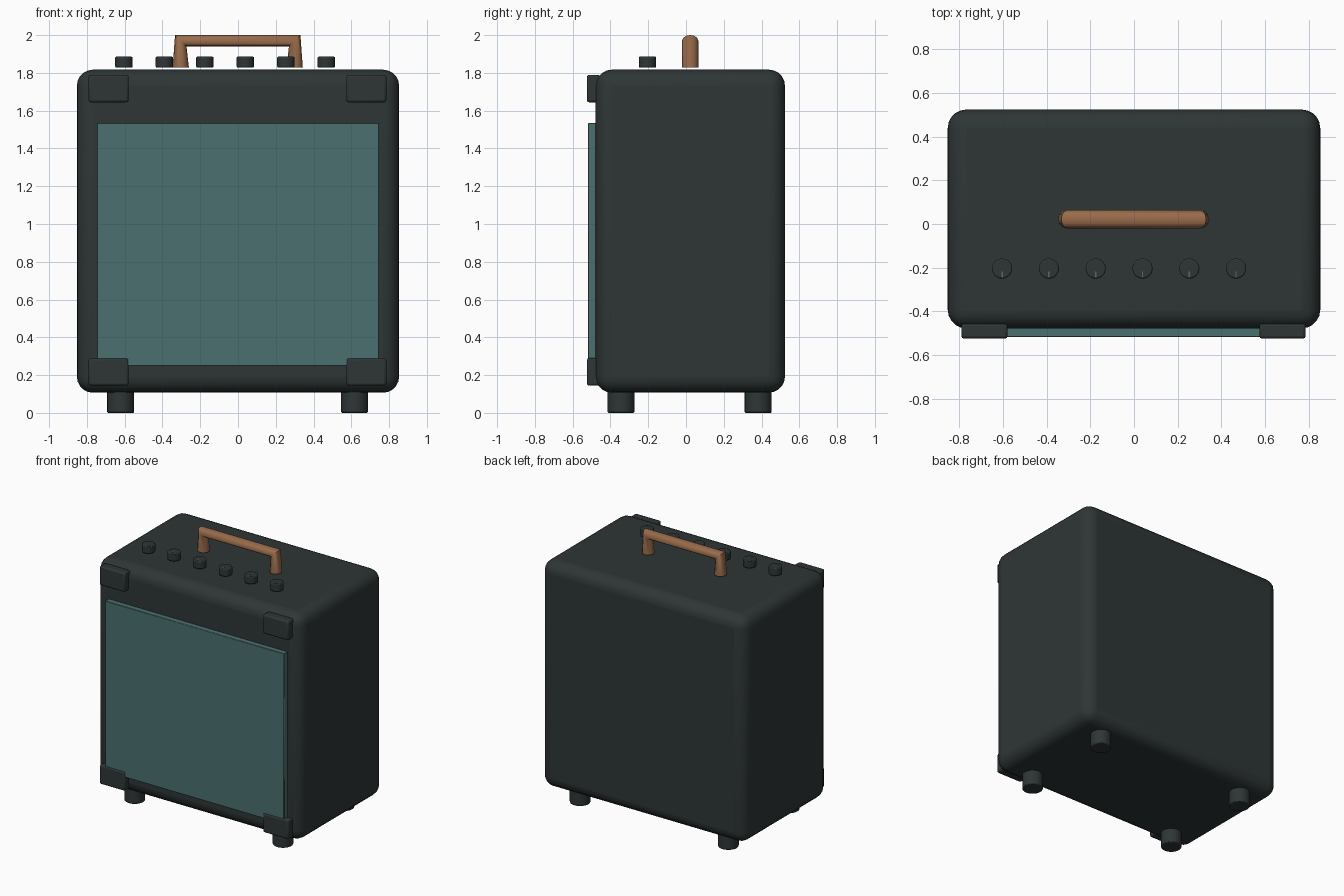
import bpy, math

cube = bpy.data.objects.get("Cube")
if cube:
    bpy.data.objects.remove(cube, do_unlink=True)


def material(name, rgb):
    m = bpy.data.materials.new(name)
    m.use_nodes = True
    m.diffuse_color = (*rgb, 1)
    m.node_tree.nodes["Principled BSDF"].inputs["Base Color"].default_value = (*rgb, 1)
    return m


DARK = material("dark_vinyl", (0.027, 0.037, 0.036))
TEAL = material("teal_cloth", (0.072, 0.16, 0.16))
LEATHER = material("tan_leather", (0.32, 0.15, 0.07))


def finish(obj, name, mat, bevel=0, segments=3):
    obj.name = name
    obj.data.materials.append(mat)
    if bevel:
        mod = obj.modifiers.new("rounded_edges", "BEVEL")
        mod.width = bevel
        mod.segments = segments
        mod.limit_method = "ANGLE"
    bpy.ops.object.shade_smooth_by_angle(angle=math.radians(35))
    return obj


def box(name, low, high, mat, bevel=0, segments=3):
    center = [(a + b) / 2 for a, b in zip(low, high)]
    bpy.ops.mesh.primitive_cube_add(size=1, location=center)
    obj = bpy.context.object
    obj.scale = [b - a for a, b in zip(low, high)]
    bpy.ops.object.transform_apply(location=False, rotation=False, scale=True)
    return finish(obj, name, mat, bevel, segments)


def cylinder(name, x, y, bottom, top, radius, mat, bevel):
    bpy.ops.mesh.primitive_cylinder_add(
        vertices=32, radius=radius, depth=top - bottom,
        location=(x, y, (bottom + top) / 2))
    return finish(bpy.context.object, name, mat, bevel, 2)


# Cabinet and speaker cloth
box("cabinet", (-0.853, -0.478, 0.107), (0.853, 0.524, 1.817), DARK, 0.085, 5)
box("speaker_cloth", (-0.747, -0.518, 0.247), (0.747, -0.47, 1.535), TEAL, 0.003, 1)

# Corner guards and feet
for side, x in (("right", -0.685), ("left", 0.68)):
    for level, z in (("lower", 0.217), ("upper", 1.717)):
        box(f"{side}_{level}_corner_guard", (x - 0.106, -0.525, z - 0.073),
            (x + 0.106, -0.455, z + 0.073), DARK, 0.012, 2)
    for end, y in (("front", -0.344), ("back", 0.382)):
        cylinder(f"{side}_{end}_foot", x * 0.907, y, 0, 0.115, 0.071, DARK, 0.006)

# Control knobs with pointer marks
for i in range(6):
    x = -0.604 + 0.2143 * i
    cylinder(f"knob_{i + 1}", x, -0.204, 1.828, 1.886, 0.046, DARK, 0.006)
    box(f"knob_pointer_{i + 1}", (x - 0.003, -0.244, 1.882),
        (x + 0.003, -0.218, 1.888), TEAL)

# Carry handle: a round strap bent at two corners
curve = bpy.data.curves.new("handle", "CURVE")
curve.dimensions = "3D"
curve.bevel_depth = 0.043
curve.bevel_resolution = 4
curve.use_fill_caps = True
path = curve.splines.new("POLY")
path.points.add(3)
for point, (x, z) in zip(path.points, ((-0.303, 1.829), (-0.303, 1.97), (0.3, 1.97), (0.3, 1.829))):
    point.co = (x, 0.022, z, 1)
handle = bpy.data.objects.new("carry_handle", curve)
bpy.context.collection.objects.link(handle)
bpy.ops.object.select_all(action="DESELECT")
handle.select_set(True)
bpy.context.view_layer.objects.active = handle
bpy.ops.object.convert(target="MESH")
finish(bpy.context.object, "carry_handle", LEATHER)
